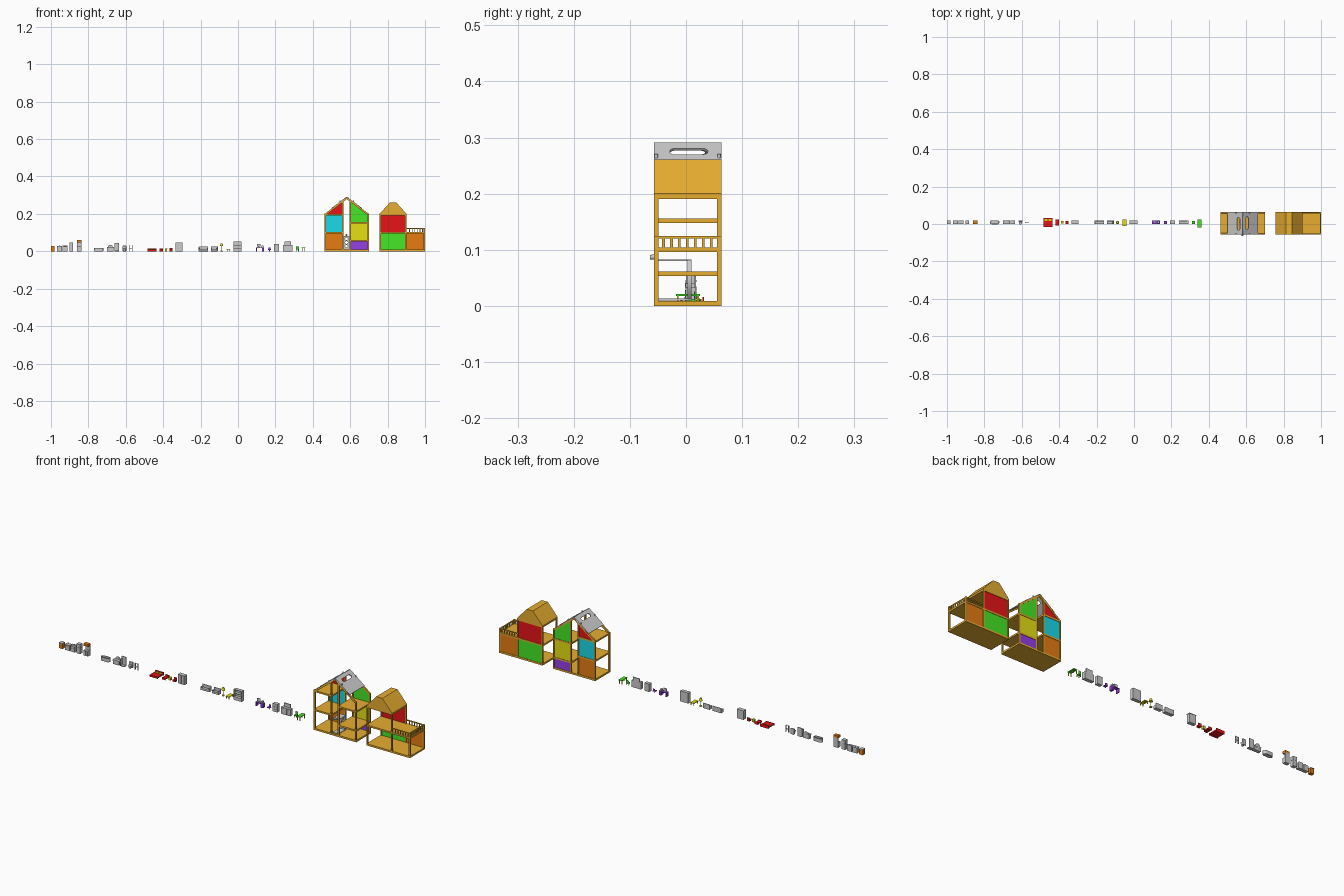
import bpy, bmesh, math
from mathutils import Matrix, Vector

if "Cube" in bpy.data.objects:
    bpy.data.objects.remove(bpy.data.objects["Cube"])

COL = dict(wood=(.8, .42, .03), red=(.8, .007, .01), cyan=(.01, .7, .8), orange=(.8, .2, .006),
           green=(.06, .8, .02), yellow=(.8, .75, .006), purple=(.3, .05, .8))
MATS = {}
for k, c in COL.items():
    MATS[k] = bpy.data.materials.new(k)
    MATS[k].diffuse_color = (*c, 1)


def add(name, me, col=None):
    o = bpy.data.objects.new(name, me)
    bpy.context.collection.objects.link(o)
    if col:
        me.materials.append(MATS[col])
    return o


def finish(name, bm, col):
    bmesh.ops.recalc_face_normals(bm, faces=bm.faces)
    me = bpy.data.meshes.new(name)
    bm.to_mesh(me)
    bm.free()
    return add(name, me, col)


# boxes given in thousandths (x0, x1, y0, y1, z0, z1), x relative to ox
def boxes(name, col, ox, *bs, bevel=0):
    bm = bmesh.new()
    for b in bs:
        x0, x1, y0, y1, z0, z1 = [v / 1000 for v in b]
        m = Matrix.Translation((ox + (x0 + x1) / 2, (y0 + y1) / 2, (z0 + z1) / 2))
        bmesh.ops.create_cube(bm, size=1, matrix=m @ Matrix.Diagonal((x1 - x0, y1 - y0, z1 - z0, 1)))
    o = finish(name, bm, col)
    if bevel:
        mod = o.modifiers.new("round", 'BEVEL')
        mod.width, mod.segments = bevel, 2
    return o


def prism(name, col, pts, y0, y1):
    bm = bmesh.new()
    f = bm.faces.new([bm.verts.new((x, y0, z)) for x, z in pts])
    ex = bmesh.ops.extrude_face_region(bm, geom=[f])['geom']
    bmesh.ops.translate(bm, vec=(0, y1 - y0, 0), verts=[v for v in ex if isinstance(v, bmesh.types.BMVert)])
    return finish(name, bm, col)


def cone(name, col, x, y, z0, z1, r0, r1, axis='Z', seg=20):
    bm = bmesh.new()
    rot = Matrix.Rotation(math.pi / 2, 4, 'X') if axis == 'Y' else Matrix()
    c = Matrix.Translation((x, y, (z0 + z1) / 2))
    bmesh.ops.create_cone(bm, cap_ends=True, segments=seg, radius1=r0, radius2=r1, depth=z1 - z0, matrix=c @ rot)
    o = finish(name, bm, col)
    for p in o.data.polygons:
        p.use_smooth = len(p.vertices) == 4
    return o


def stadium(cx, cy, hx, hy, n=8):
    r, d = min(hx, hy), (hx - min(hx, hy), hy - min(hx, hy))
    out = []
    for i in range(4 * n):
        a = 2 * math.pi * (i + .5) / (4 * n)
        out.append((cx + r * math.cos(a) + math.copysign(d[0], math.cos(a)),
                    cy + r * math.sin(a) + math.copysign(d[1], math.sin(a))))
    return out


# flat plate with holes, thickness along local z
def plate(name, col, outlines, thick, mat):
    cu = bpy.data.curves.new(name, 'CURVE')
    cu.dimensions, cu.fill_mode, cu.extrude = '2D', 'BOTH', thick / 2
    for pts in outlines:
        s = cu.splines.new('POLY')
        s.points.add(len(pts) - 1)
        for p, q in zip(s.points, pts):
            p.co = (*q, 0, 1)
        s.use_cyclic_u = True
    tmp = bpy.data.objects.new(name + "_curve", cu)
    me = bpy.data.meshes.new_from_object(tmp)
    bpy.data.objects.remove(tmp)
    me.transform(mat)
    return add(name, me, col)


def rect(x0, x1, y0, y1):
    return [(x0, y0), (x1, y0), (x1, y1), (x0, y1)]


T = Matrix.Translation
F, B = -57, 63      # front and back of the houses

# tall house: floors, posts, gable frames
boxes("tall_house_floors", "wood", 0, (463, 700, F, B, 0, 9), (463, 563, F, B, 96, 104),
      (463, 563, F, B, 192, 200), (597, 700, F, B, 53, 61), (597, 700, F, B, 148, 156))
for n, y in (("front", F), ("back", B - 8)):
    boxes(f"tall_house_{n}_posts", "wood", 0, (463, 470, y, y + 8, 0, 202), (693, 700, y, y + 8, 0, 202),
          (556, 563, y, y + 8, 0, 268), (597, 604, y, y + 8, 0, 268))
    prism(f"tall_house_{n}_gable", "wood", [(.463, .2), (.5815, .289), (.70, .2), (.69, .196),
          (.5815, .279), (.473, .196)], y / 1000, (y + 8) / 1000)
# coloured back panels
PB = (57, 61)
for c, x0, x1, z0, z1 in (("orange", 470, 556, 9, 96), ("cyan", 470, 556, 104, 192), ("purple", 604, 693, 9, 53),
                          ("yellow", 604, 693, 61, 148), ("green", 764, 894, 9, 96), ("red", 764, 894, 104, 192),
                          ("orange", 901, 993, 9, 96)):
    boxes(f"{c}_back_panel", c, 0, (x0, x1, *PB, z0, z1))
prism("red_gable_panel", "red", [(.47, .2), (.556, .2), (.556, .265)], .057, .061)
prism("green_gable_panel", "green", [(.604, .156), (.693, .156), (.693, .2), (.604, .267)], .057, .061)

# grey roof slabs with carrying slots and hinge pins
slab = [rect(0, .101, -.06, .06), stadium(.027, .002, .009, .034)]
for n, a in (("right", 0), ("left", math.pi)):
    plate(f"roof_slab_{n}", None, slab, .005, T((.5815, .003, .2895)) @ Matrix.Rotation(a, 4, 'Z')
          @ Matrix.Rotation(math.atan(.755), 4, 'Y'))
    s = 1 if n == "right" else -1
    for y in (-.053, .059):
        cone(f"roof_pin_{n}", None, .5815 + s * .036, y, .262, .271, .003, .003, seg=12)

# lift car: floor, pierced back, top, knob
boxes("lift_car", None, 0, (564, 596, -50, 10, 10, 13), (564, 596, -50, 10, 80, 83))
plate("lift_back", None, [rect(.564, .596, .012, .082)] + [stadium(.58, z, .007, .007) for z in (.028, .047, .066)],
      .007, T((0, .0065, 0)) @ Matrix.Rotation(math.pi / 2, 4, 'X'))
cone("lift_knob", None, .58, -.057, .080, .094, .005, .004, 'Y')

# low house: floors, posts, roof block
boxes("low_house_floors", "wood", 0, (757, 1000, F, B, 0, 9), (757, 1000, F, B, 96, 104))
for n, y in (("front", F), ("back", B - 8)):
    boxes(f"low_house_{n}_posts", "wood", 0, (757, 764, y, y + 8, 0, 194), (894, 901, y, y + 8, 0, 194),
          (993, 1000, y, y + 8, 0, 125))
prism("low_house_roof", "wood", [(.757, .191), (.901, .191), (.901, .2), (.846, .261), (.812, .261), (.757, .2)],
      -.057, .063)
# balcony railing
for n, y in (("front", F + 2), ("back", B - 6)):
    boxes(f"balcony_rail_{n}", "wood", 0, (901, 1000, y, y + 4, 120, 125),
          *[(901 + 14 * i, 905 + 14 * i, y, y + 4, 104, 121) for i in range(1, 7)])
boxes("balcony_rail_side", "wood", 0, (994, 998, F, B, 120, 125),
      *[(994, 998, F + 14.2 * i, F + 14.2 * i + 5, 104, 121) for i in range(1, 8)])

# kitchen
boxes("kitchen_stool_body", "orange", -1, (0, 20, 0, 18, 0, 25))
boxes("kitchen_stool_top", None, -1, (0, 20, -1, 19, 25, 28))
boxes("sink_cabinet", None, -.967, (0, 25, 0, 18, 0, 25), (-1, 26, -1, 19, 25, 28), (11, 13, 14, 16, 28, 35),
      (2, 12, -1, 0, 3, 22), (13, 23, -1, 0, 3, 22))
boxes("stove", None, -.937, (0, 25, 0, 18, 0, 27), (0, 25, 16, 18, 27, 32), (3, 22, -1, 0, 4, 18))
for i in range(4):
    cone("stove_ring", None, -.931 + .013 * (i % 2), .005 + .008 * (i // 2), .027, .0285, .003, .003, seg=12)
boxes("fridge", None, -.902, (0, 20, 0, 18, 0, 30), (0, 20, 0, 18, 31, 48), (2, 18, 1, 17, 29, 32),
      (2, 4, -2, 0, 18, 28), (2, 4, -2, 0, 33, 42))
boxes("tall_cupboard", None, -.862, (0, 25, 0, 18, 0, 27), (0, 25, 14, 18, 27, 50), (2, 12, -1, 0, 3, 24),
      (13, 23, -1, 0, 3, 24))
boxes("cupboard_top", "orange", -.862, (0, 25, 0, 18, 48, 60))

# bathroom
for z, h, outl in ((.001, .002, [stadium(-.745, .009, .023, .009)]),
                   (.010, .018, [stadium(-.745, .009, .025, .011), stadium(-.745, .009, .021, .007)])):
    plate("bathtub", None, outl, h, T((0, 0, z)))
boxes("washstand", None, -.70, (0, 35, 1, 18, 0, 18), (-1, 36, 0, 19, 18, 22))
plate("washstand_mirror", None, [stadium(-.6825, .022, .013, .013)], .003,
      T((0, .017, 0)) @ Matrix.Rotation(math.pi / 2, 4, 'X'))
boxes("shower", None, -.66, (0, 24, 0, 18, 0, 4), (0, 24, 15, 18, 4, 45), (0, 3, 0, 18, 4, 36))
boxes("toilet_tank", None, -.617, (0, 20, 12, 19, 0, 30), bevel=.002)
cone("toilet_bowl", None, -.607, .006, 0, .016, .005, .009)
boxes("towel_rack", None, -.582, (0, 3, 6, 12, 0, 33), (15, 18, 6, 12, 0, 33), (0, 18, 8, 10, 30, 32),
      (3, 15, 7, 11, 14, 17))

# bedroom
boxes("double_bed", "red", -.483, (0, 46, -16, 30, 3, 9), (0, 46, 29, 32, 0, 16), (0, 46, -16, -13, 0, 10))
boxes("bed_pillows", "yellow", -.483, (4, 21, 17, 28, 9, 12), (25, 42, 17, 28, 9, 12), bevel=.001)
boxes("child_bed", "red", -.42, (0, 20, -8, 24, 3, 8), (0, 20, 22, 24, 0, 14), (0, 20, -8, -6, 0, 10))
boxes("night_table", "yellow", -.39, (0, 11, 3, 14, 0, 12), (-1, 12, 2, 15, 12, 14))
boxes("bedroom_chair", "red", -.366, (0, 15, 1, 16, 0, 9), (0, 15, 13, 16, 9, 17))
boxes("wardrobe", None, -.334, (0, 36, 0, 18, 0, 43), (-1, 37, -1, 19, 43, 46), (2, 17, -1, 0, 3, 41),
      (19, 34, -1, 0, 3, 41))

# living room
boxes("sofa", None, -.21, (0, 50, 0, 19, 0, 10), (0, 50, 14, 19, 8, 25), (0, 6, 0, 19, 8, 17),
      (44, 50, 0, 19, 8, 17), bevel=.0015)
boxes("armchair", None, -.145, (0, 37, 0, 19, 0, 10), (0, 37, 14, 19, 8, 26), (0, 6, 0, 19, 8, 17),
      (31, 37, 0, 19, 8, 17), bevel=.0015)
cone("lamp_base", "yellow", -.088, .008, 0, .003, .007, .006)
cone("lamp_pole", "yellow", -.088, .008, .003, .03, .0015, .0015, seg=8)
cone("lamp_shade", "yellow", -.088, .008, .028, .041, .009, .005)
boxes("coffee_table", "yellow", -.061, (0, 20, -12, 24, 10, 13), (1, 4, -11, -8, 0, 10), (16, 19, -11, -8, 0, 10),
      (1, 4, 20, 23, 0, 10), (16, 19, 20, 23, 0, 10))
boxes("bookcase", None, -.025, (0, 3, 0, 18, 0, 53), (42, 45, 0, 18, 0, 53), (0, 45, 15, 18, 0, 53),
      (0, 45, 0, 18, 50, 53), (0, 45, 0, 18, 0, 16), (0, 45, 0, 18, 32, 35))

# study and nursery
boxes("desk", "purple", .097, (0, 42, 0, 18, 18, 21), (0, 4, 0, 18, 0, 18), (30, 42, 0, 18, 0, 18))
boxes("desk_monitor", None, .097, (4, 22, 8, 11, 25, 39), (11, 15, 8, 11, 21, 25), (7, 19, 5, 14, 21, 22),
      (28, 38, 4, 16, 21, 31))
boxes("desk_stool", "purple", .161, (0, 15, 1, 16, 8, 11), (6, 9, 7, 10, 0, 8), (2, 13, 13, 16, 11, 21))
boxes("chest_of_drawers", None, .193, (0, 27, 0, 18, 0, 40), *[(2, 25, -1, 0, 2 + 13 * i, 13 + 13 * i) for i in range(3)])
boxes("dresser", None, .24, (0, 52, 0, 18, 0, 34), (8, 44, 14, 18, 34, 52), (2, 17, -1, 0, 3, 31),
      (19, 33, -1, 0, 3, 31), (35, 50, -1, 0, 3, 31))

# dining chair and table
boxes("dining_chair", "green", .311, (0, 14, 1, 16, 9, 12), (0, 14, 14, 16, 12, 26), (0, 3, 1, 4, 0, 9),
      (11, 14, 1, 4, 0, 9), (0, 3, 13, 16, 0, 9), (11, 14, 13, 16, 0, 9))
boxes("dining_table_top", "green", .34, (0, 20, -18, 25, 18, 21))
boxes("dining_table_legs", "yellow", .34, (1, 4, -16, -13, 0, 18), (16, 19, -16, -13, 0, 18), (1, 4, 20, 23, 0, 18),
      (16, 19, 20, 23, 0, 18))

for m in bpy.data.materials:
    if m.users and not m.is_grease_pencil:
        m.use_nodes = True
        m.node_tree.nodes["Principled BSDF"].inputs["Base Color"].default_value = m.diffuse_color
